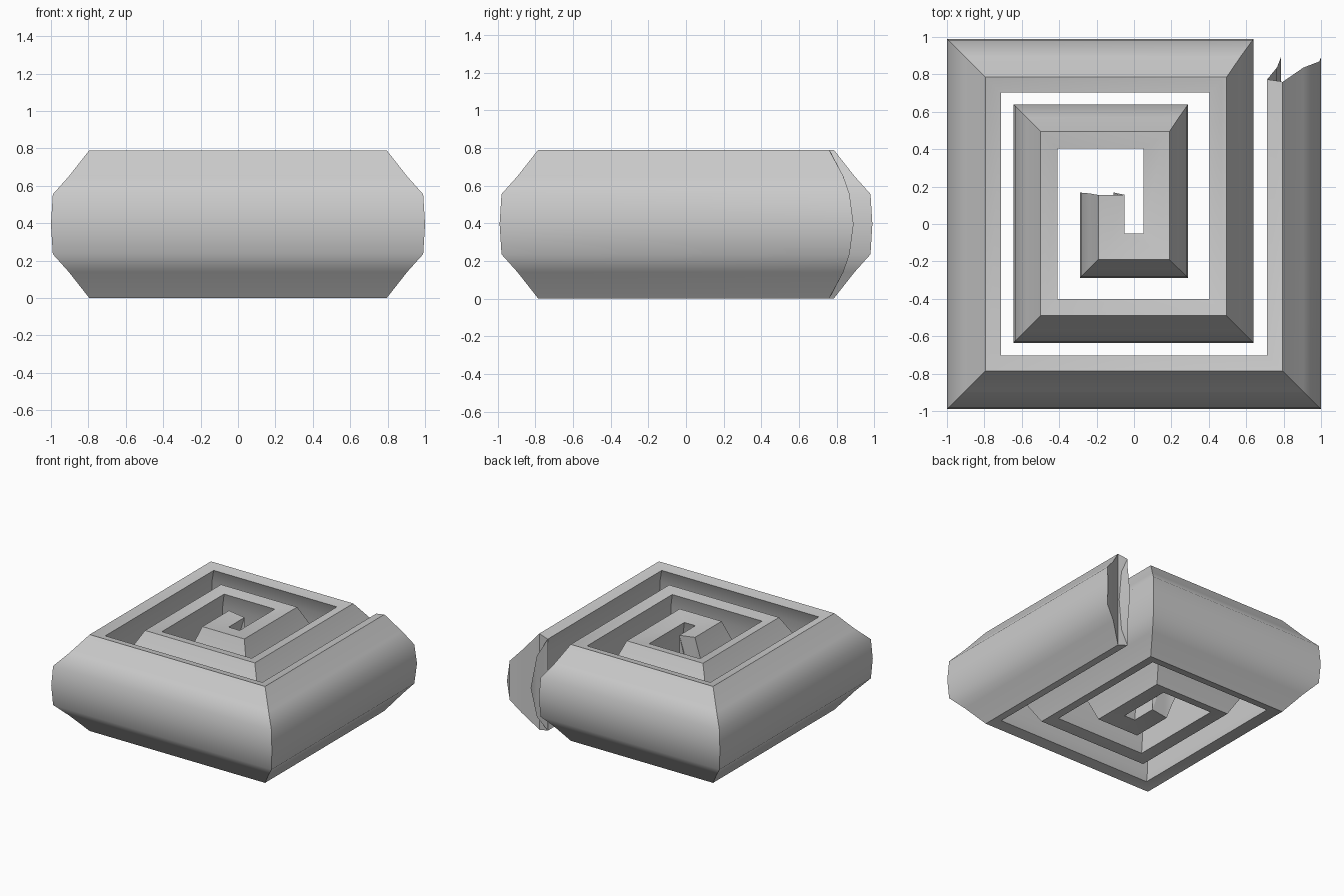
import bpy, bmesh, math
from mathutils import Vector

if "Cube" in bpy.data.objects:
    bpy.data.objects.remove(bpy.data.objects["Cube"])

MID = 0.395
# Upper half of the wall section, outer middle -> rim -> inner middle:
# height above middle, then inset from the outer face for rings 1, 2, 3
HALF = [(0.0, 0.0, 0.0, 0.0), (0.16, 0.01, 0.008, 0.006), (0.255, 0.095, 0.07, 0.05),
        (0.395, 0.205, 0.145, 0.10), (0.39, 0.22, 0.17, 0.13),
        (0.375, 0.288, 0.235, 0.24), (0.25, 0.235, 0.195, 0.20),
        (0.0, 0.215, 0.18, 0.18)]
SECTION = HALF + [(-h[0],) + h[1:] for h in HALF[-2:0:-1]]

# Outer corners of the square spiral, running inward, and the ring of each arm
PATH = [(1, 0.89), (1, -0.99), (-1, -0.99), (-1, 0.99), (0.64, 0.99), (0.64, -0.635),
        (-0.645, -0.635), (-0.645, 0.64), (0.29, 0.64), (0.29, -0.29),
        (-0.29, -0.29), (-0.29, 0.17)]
RING = [1, 1, 1, 1, 2, 2, 2, 2, 3, 3, 3]
pts = [Vector(p) for p in PATH]
dirs = [(b - a).normalized() for a, b in zip(pts, pts[1:])]
inward = [Vector((d.y, -d.x)) for d in dirs]

# Mitred sections along the spiral; the outer end curves back at rim and base
bm = bmesh.new()
rows = []
last = len(pts) - 1
for i, p in enumerate(pts):
    row = []
    for s in SECTION:
        q = p.copy()
        for arm in (i - 1, i):
            if 0 <= arm < last:
                q += inward[arm] * s[RING[arm]]
        curve = (s[0] / MID) ** 2
        if i == 0:
            q += dirs[0] * 0.13 * curve
        elif i == last:
            q -= dirs[-1] * 0.015 * curve
        row.append(bm.verts.new((q.x, q.y, MID + s[0])))
    rows.append(row)

n = len(SECTION)
for a, b in zip(rows, rows[1:]):
    for j in range(n):
        k = (j + 1) % n
        bm.faces.new((a[j], a[k], b[k], b[j]))

# End caps, triangulated across the section
caps = [bm.faces.new(rows[0]), bm.faces.new(rows[-1])]
bmesh.ops.triangulate(bm, faces=caps)
bmesh.ops.recalc_face_normals(bm, faces=bm.faces)

mesh = bpy.data.meshes.new("square_spiral_wall")
bm.to_mesh(mesh)
bm.free()
wall = bpy.data.objects.new("square_spiral_wall", mesh)
bpy.context.collection.objects.link(wall)
bpy.context.view_layer.objects.active = wall
wall.select_set(True)
bpy.ops.object.shade_smooth_by_angle(angle=math.radians(40))
